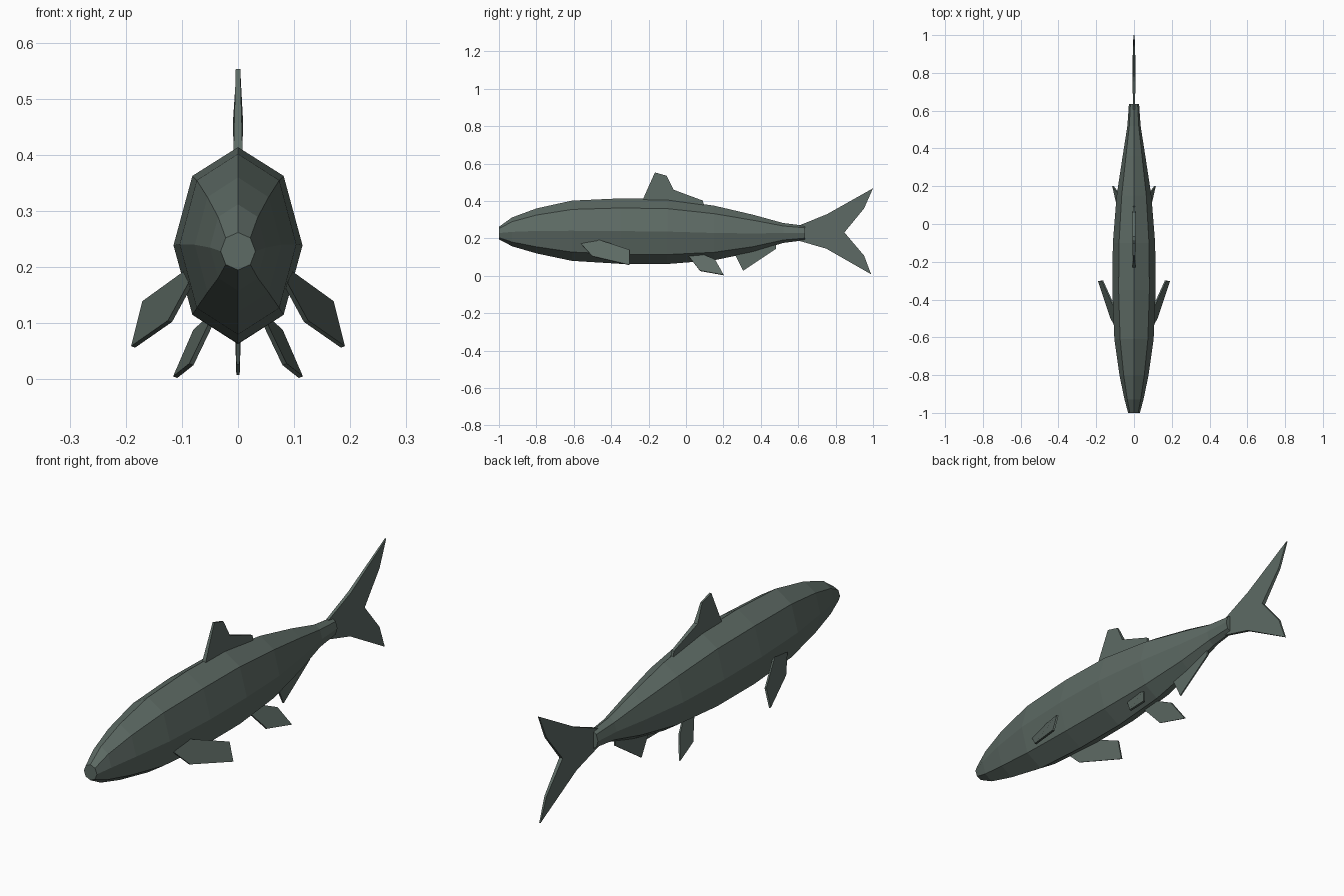
import bpy, bmesh, math
from mathutils import Vector

cube = bpy.data.objects.get("Cube")
if cube:
    bpy.data.objects.remove(cube)

# One grey-green skin colour
SKIN = (0.11, 0.145, 0.128, 1)
skin = bpy.data.materials.new("grey green skin")
skin.use_nodes = True
skin.diffuse_color = SKIN
skin.node_tree.nodes["Principled BSDF"].inputs["Base Color"].default_value = SKIN


def finish(name, bm):
    bmesh.ops.recalc_face_normals(bm, faces=bm.faces)
    mesh = bpy.data.meshes.new(name)
    bm.to_mesh(mesh)
    bm.free()
    mesh.materials.append(skin)
    obj = bpy.data.objects.new(name, mesh)
    bpy.context.collection.objects.link(obj)
    return obj


def bridge(bm, a, b):
    for i in range(len(a)):
        j = (i + 1) % len(a)
        bm.faces.new((a[i], a[j], b[j], b[i]))


def loft(name, stations, sides=8):
    """Elliptical rings along y: (y, half width, bottom z, top z)."""
    bm = bmesh.new()
    rings = []
    for y, w, low, top in stations:
        mid, h = (low + top) / 2, (top - low) / 2
        angles = [math.tau * i / sides for i in range(sides)]
        rings.append([bm.verts.new((w * math.sin(a), y, mid + h * math.cos(a))) for a in angles])
    for a, b in zip(rings, rings[1:]):
        bridge(bm, a, b)
    bm.faces.new(rings[0])
    bm.faces.new(rings[-1])
    return finish(name, bm)


def fin(name, outline, normal, halves):
    """Slab around an outline, with a half thickness at each point."""
    bm = bmesh.new()
    n = Vector(normal).normalized()
    a, b = [[bm.verts.new(Vector(p) + n * t * s) for p, t in zip(outline, halves)] for s in (1, -1)]
    bridge(bm, a, b)
    bm.faces.new(a)
    bm.faces.new(b)
    return finish(name, bm)


def middle_fin(name, points):
    """Upright fin on the centre line: (y, z, half thickness)."""
    return fin(name, [(0, y, z) for y, z, t in points], (1, 0, 0), [t for y, z, t in points])


def paired_fin(name, outline, half):
    for side, s in (("left", 1), ("right", -1)):
        pts = [Vector((x * s, y, z)) for x, y, z in outline]
        normal = (pts[2] - pts[0]).cross(pts[3] - pts[1])
        fin(side + "_" + name, pts, normal, [half] * len(pts))


# Body
loft("body", [
    (-1.0, 0.031, 0.195, 0.262),
    (-0.93, 0.05, 0.158, 0.312),
    (-0.8, 0.077, 0.12, 0.36),
    (-0.61, 0.104, 0.08, 0.402),
    (-0.35, 0.115, 0.064, 0.414),
    (-0.1, 0.112, 0.063, 0.41),
    (0.15, 0.092, 0.083, 0.375),
    (0.36, 0.06, 0.127, 0.326),
    (0.52, 0.035, 0.176, 0.282),
    (0.635, 0.027, 0.19, 0.268),
])

# Fins on the centre line
middle_fin("dorsal_fin", [
    (-0.24, 0.38, 0.008), (-0.23, 0.41, 0.008), (-0.166, 0.553, 0.004),
    (-0.104, 0.535, 0.004), (-0.066, 0.46, 0.009), (0.09, 0.402, 0.006),
    (0.1, 0.36, 0.006),
])
middle_fin("tail_fin", [
    (0.595, 0.265, 0.006), (0.755, 0.33, 0.007), (1.0, 0.468, 0.003),
    (0.952, 0.36, 0.005), (0.847, 0.232, 0.008), (0.952, 0.108, 0.005),
    (0.99, 0.008, 0.003), (0.75, 0.145, 0.007), (0.595, 0.19, 0.006),
])
middle_fin("anal_fin", [
    (0.25, 0.14, 0.005), (0.265, 0.108, 0.005), (0.305, 0.027, 0.003),
    (0.482, 0.145, 0.003), (0.482, 0.19, 0.005),
])

# Side fins, swept back and down
paired_fin("pectoral_fin", [
    (0.085, -0.56, 0.17), (0.088, -0.475, 0.195), (0.167, -0.3, 0.138),
    (0.187, -0.302, 0.058), (0.121, -0.5, 0.104),
], 0.004)
paired_fin("pelvic_fin", [
    (0.046, 0.015, 0.104), (0.046, 0.09, 0.114), (0.076, 0.155, 0.087),
    (0.112, 0.202, 0.004), (0.083, 0.075, 0.027),
], 0.004)
